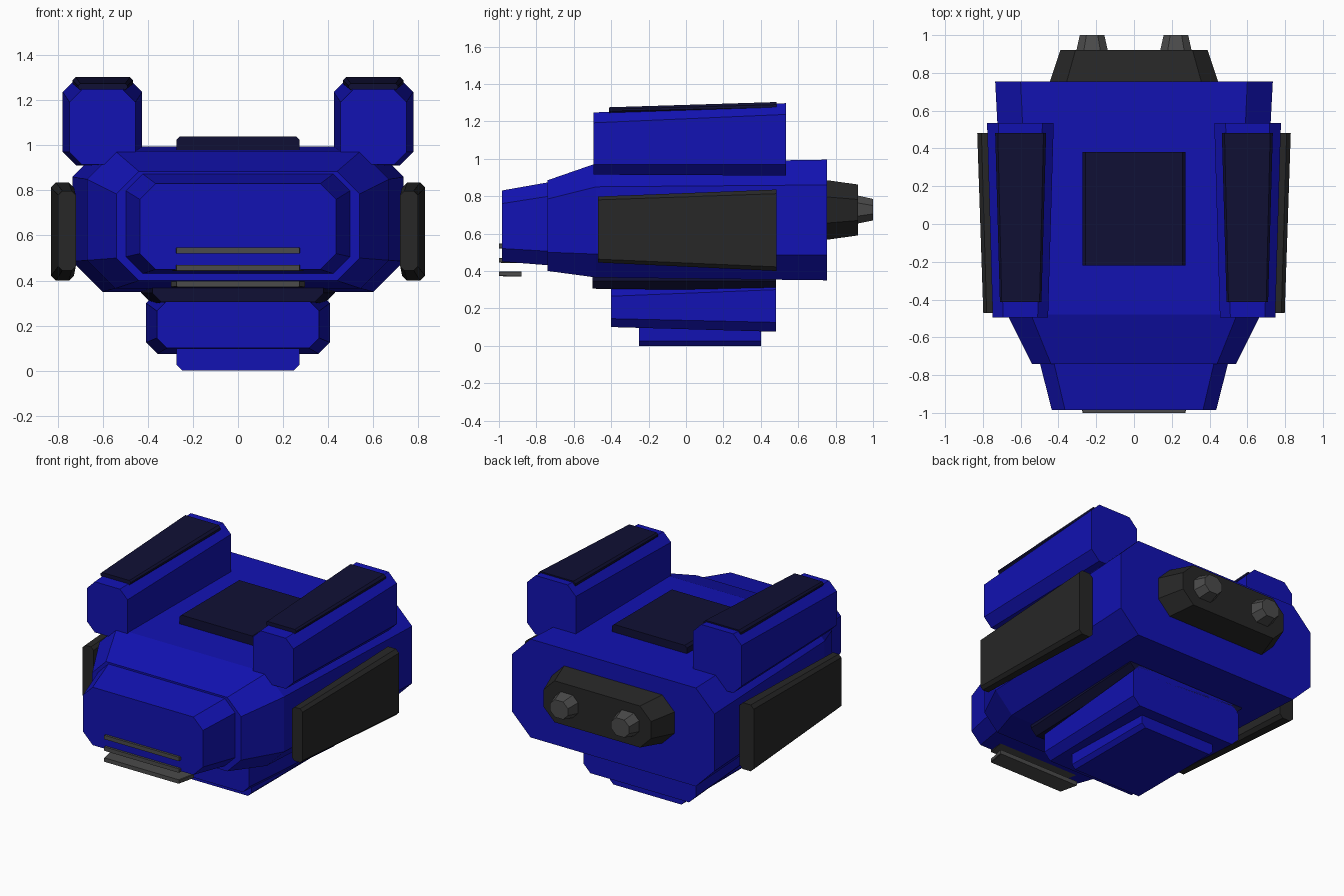
import bpy, bmesh

if "Cube" in bpy.data.objects:
    bpy.data.objects.remove(bpy.data.objects["Cube"])


def material(name, rgb):
    m = bpy.data.materials.new(name)
    m.diffuse_color = (*rgb, 1)
    m.use_nodes = True
    m.node_tree.nodes["Principled BSDF"].inputs["Base Color"].default_value = m.diffuse_color
    return m


BLUE = material("blue_paint", (0.006, 0.006, 0.45))
NAVY = material("navy_trim", (0.005, 0.005, 0.035))
DARK = material("dark_metal", (0.02, 0.02, 0.02))
STEEL = material("steel", (0.07, 0.07, 0.07))


def loft(name, mat, *sections, side=1):
    """Skin chamfered rectangles along y; section = (y, x0, x1, z0, z1, chamfer)."""
    bm = bmesh.new()
    rings = []
    for y, x0, x1, z0, z1, c in sections:
        pts = [(x0 + c, z0), (x1 - c, z0), (x1, z0 + c), (x1, z1 - c),
               (x1 - c, z1), (x0 + c, z1), (x0, z1 - c), (x0, z0 + c)]
        rings.append([bm.verts.new((side * x, y, z)) for x, z in pts])
    for a, b in zip(rings, rings[1:]):
        for i in range(8):
            j = (i + 1) % 8
            bm.faces.new((a[i], a[j], b[j], b[i]))
    bm.faces.new(rings[0])
    bm.faces.new(rings[-1])
    bmesh.ops.recalc_face_normals(bm, faces=bm.faces)
    me = bpy.data.meshes.new(name)
    bm.to_mesh(me)
    bm.free()
    me.materials.append(mat)
    ob = bpy.data.objects.new(name, me)
    bpy.context.collection.objects.link(ob)
    return ob


def centred(name, mat, *sections):
    """Loft symmetric about x = 0; section = (y, half_width, z0, z1, chamfer)."""
    return loft(name, mat, *[(y, -w, w, z0, z1, c) for y, w, z0, z1, c in sections])


# Main hull and nose
centred("hull", BLUE, (-0.74, 0.54, 0.40, 0.885, 0.10),
        (-0.48, 0.67, 0.365, 0.975, 0.125), (0.755, 0.735, 0.35, 0.995, 0.135))
centred("nose", BLUE, (-0.985, 0.435, 0.45, 0.83, 0.07),
        (-0.73, 0.50, 0.43, 0.875, 0.075))

# Roof hatch
centred("roof_hatch", NAVY, (-0.22, 0.272, 0.95, 1.04, 0.015),
        (0.38, 0.272, 0.95, 1.04, 0.015))

# Underside: collar, belly block, foot plate
centred("belly_collar", NAVY, (-0.50, 0.38, 0.305, 0.42, 0.04),
        (0.48, 0.43, 0.295, 0.42, 0.05))
centred("belly_block", BLUE, (-0.40, 0.36, 0.10, 0.31, 0.045),
        (0.48, 0.408, 0.075, 0.35, 0.05))
centred("foot_plate", BLUE, (-0.25, 0.272, 0.0, 0.12, 0.025),
        (0.40, 0.272, 0.0, 0.12, 0.025))

# Front grille slats
for i, z in enumerate((0.385, 0.457, 0.533)):
    centred(f"grille_slat_{i + 1}", STEEL, (-1.0, 0.272, z - 0.013, z + 0.013, 0.003),
            (-0.88, 0.297, z - 0.015, z + 0.013, 0.003))

# Rear engine block
centred("engine_block", DARK, (0.74, 0.45, 0.565, 0.887, 0.09),
        (0.92, 0.39, 0.59, 0.862, 0.08))

# Paired parts
for side, tag in ((1, "right"), (-1, "left")):
    loft(f"shoulder_pod_{tag}", BLUE, (-0.495, 0.455, 0.748, 0.915, 1.247, 0.055),
         (0.535, 0.425, 0.778, 0.91, 1.297, 0.06), side=side)
    loft(f"pod_lid_{tag}", NAVY, (-0.412, 0.49, 0.71, 1.245, 1.275, 0.01),
         (0.483, 0.465, 0.735, 1.26, 1.303, 0.014), side=side)
    loft(f"side_armour_{tag}", DARK, (-0.47, 0.72, 0.798, 0.445, 0.798, 0.018),
         (0.483, 0.728, 0.83, 0.40, 0.835, 0.022), side=side)
    loft(f"exhaust_{tag}", STEEL, (0.91, 0.137, 0.307, 0.652, 0.805, 0.04),
         (1.0, 0.157, 0.287, 0.67, 0.785, 0.035), side=side)
